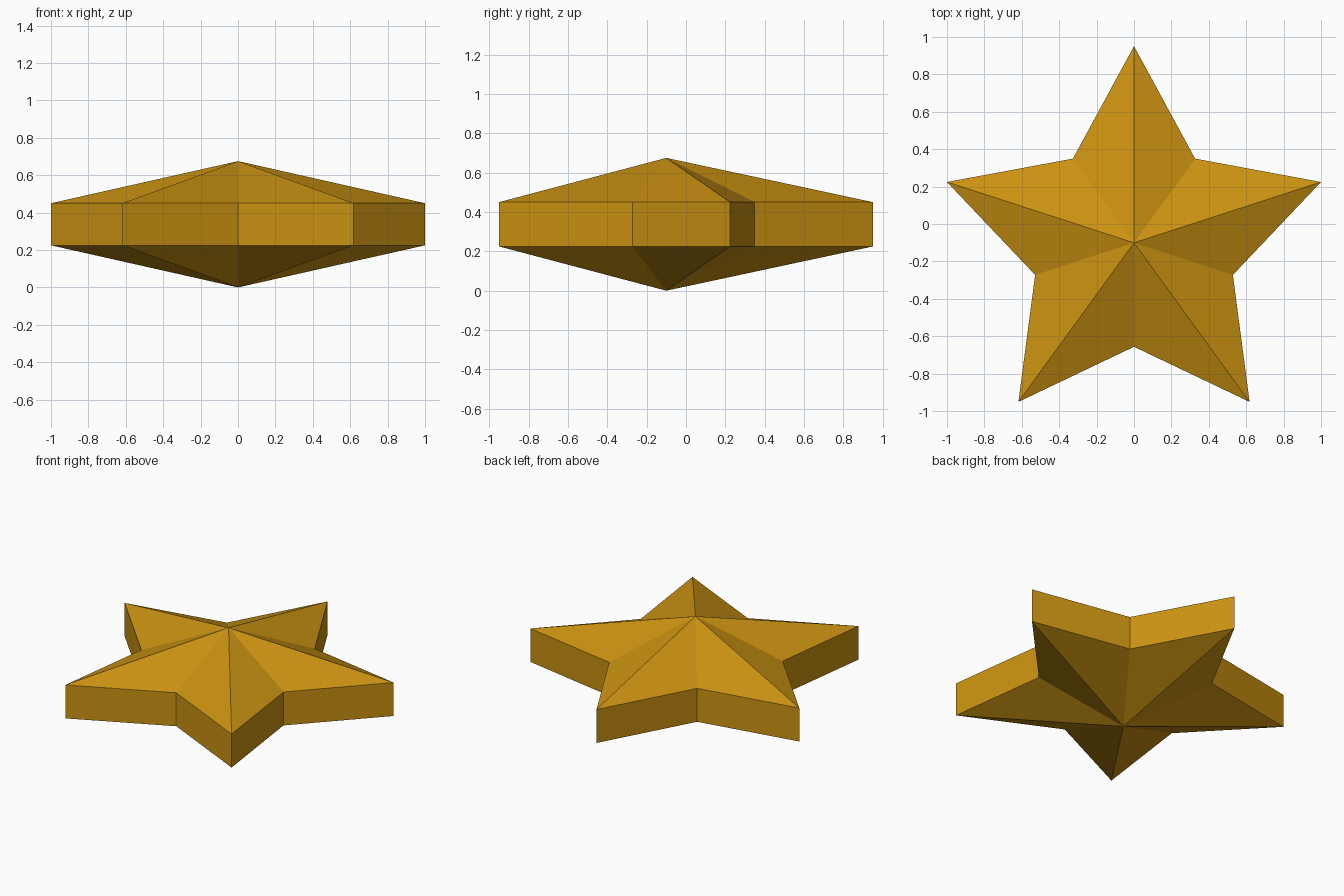
import bpy, bmesh, math

if "Cube" in bpy.data.objects:
    bpy.data.objects.remove(bpy.data.objects["Cube"])

R_TIP = 1 / math.cos(math.radians(18))      # tip radius gives a width of 2
R_NOTCH = 0.556
CY = -R_TIP * (1 - math.cos(math.radians(36))) / 2   # centres the star on y = 0
Z_LOW, Z_HIGH, Z_TOP = 0.225, 0.45, 0.675

gold = bpy.data.materials.new("gold")
gold.diffuse_color = (0.60, 0.29, 0.006, 1)
gold.use_nodes = True
gold.node_tree.nodes["Principled BSDF"].inputs["Base Color"].default_value = gold.diffuse_color

bm = bmesh.new()


def star_ring(z):
    """Ten-point star outline at height z, starting at the back tip."""
    ring = []
    for i in range(10):
        a = math.radians(90 + 36 * i)
        r = R_NOTCH if i % 2 else R_TIP
        ring.append(bm.verts.new((r * math.cos(a), CY + r * math.sin(a), z)))
    return ring


# Straight side band, with a faceted peak above and below
low, high = star_ring(Z_LOW), star_ring(Z_HIGH)
bottom = bm.verts.new((0, CY, 0))
top = bm.verts.new((0, CY, Z_TOP))
for i in range(10):
    j = (i + 1) % 10
    bm.faces.new((low[i], low[j], high[j], high[i]))
    bm.faces.new((high[i], high[j], top))
    bm.faces.new((low[j], low[i], bottom))
bmesh.ops.recalc_face_normals(bm, faces=bm.faces)

mesh = bpy.data.meshes.new("star")
bm.to_mesh(mesh)
bm.free()
mesh.materials.append(gold)
bpy.context.collection.objects.link(bpy.data.objects.new("star", mesh))
